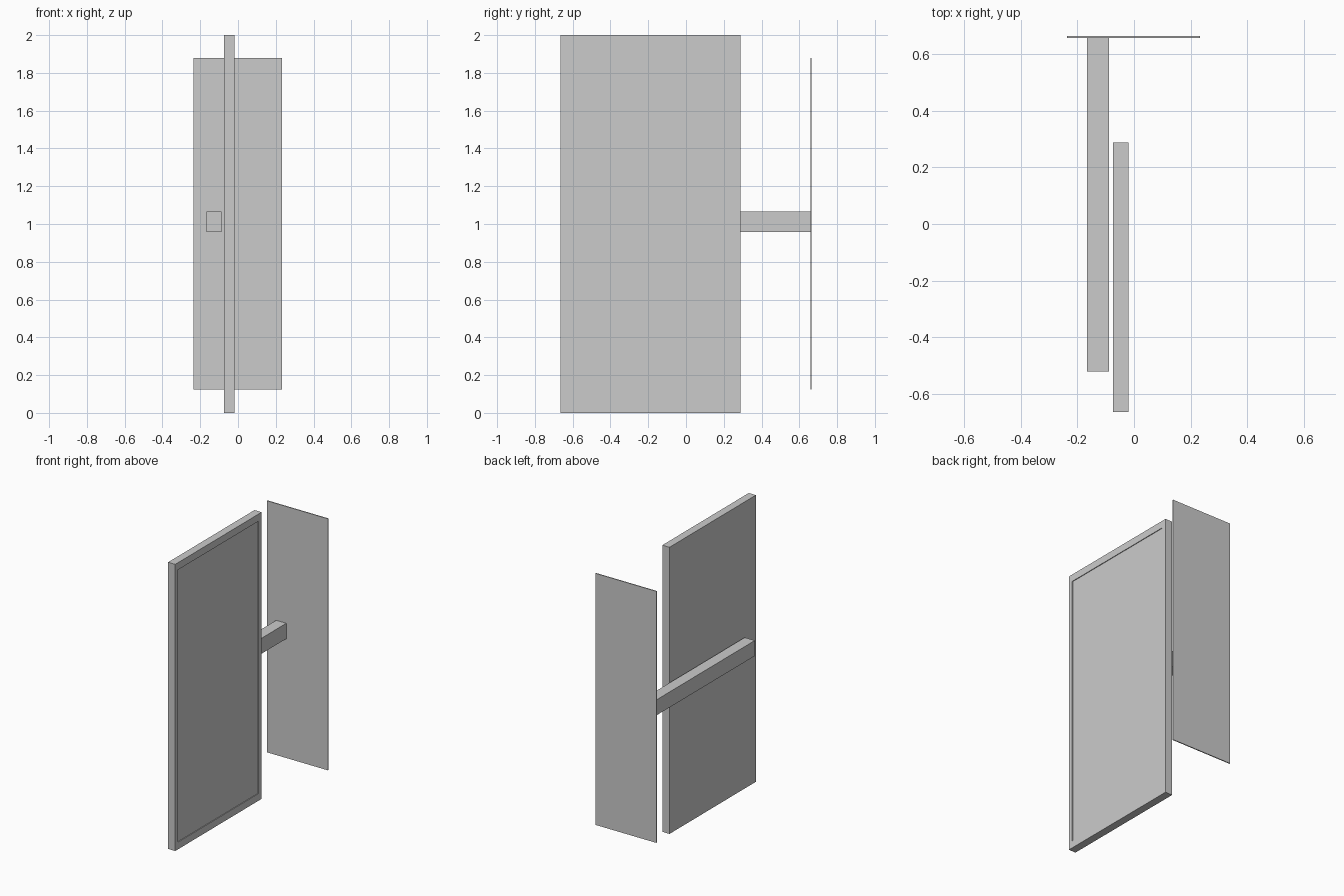
import bpy, bmesh

if "Cube" in bpy.data.objects:
    bpy.data.objects.remove(bpy.data.objects["Cube"])


def box(name, x, y, z):
    """Box between the given (min, max) ranges."""
    bm = bmesh.new()
    bmesh.ops.create_cube(bm, size=1)
    for v in bm.verts:
        for i, (lo, hi) in enumerate((x, y, z)):
            v.co[i] = hi if v.co[i] > 0 else lo
    mesh = bpy.data.meshes.new(name)
    bm.to_mesh(mesh)
    bm.free()
    obj = bpy.data.objects.new(name, mesh)
    bpy.context.collection.objects.link(obj)
    return obj


# Large framed panel: right face inset, then sunk slightly
panel = box("framed_panel", (-0.074, -0.019), (-0.665, 0.288), (0, 2))
bm = bmesh.new()
bm.from_mesh(panel.data)
bm.normal_update()
face = max(bm.faces, key=lambda f: f.normal.x)
bmesh.ops.inset_region(bm, faces=[face], thickness=0.001)
for v in face.verts:
    v.co.y = 0.255 if v.co.y > 0 else -0.632
    v.co.z = 1.95 if v.co.z > 1 else 0.05
sunk = bmesh.ops.inset_region(bm, faces=[face], thickness=0)
for v in face.verts:
    v.co.x -= 0.005
bm.to_mesh(panel.data)
bm.free()

# Horizontal arm from behind the panel to the wall plate
box("support_arm", (-0.166, -0.088), (-0.522, 0.66), (0.957, 1.065))

# Thin upright back plate
box("back_plate", (-0.236, 0.234), (0.658, 0.665), (0.125, 1.88))
